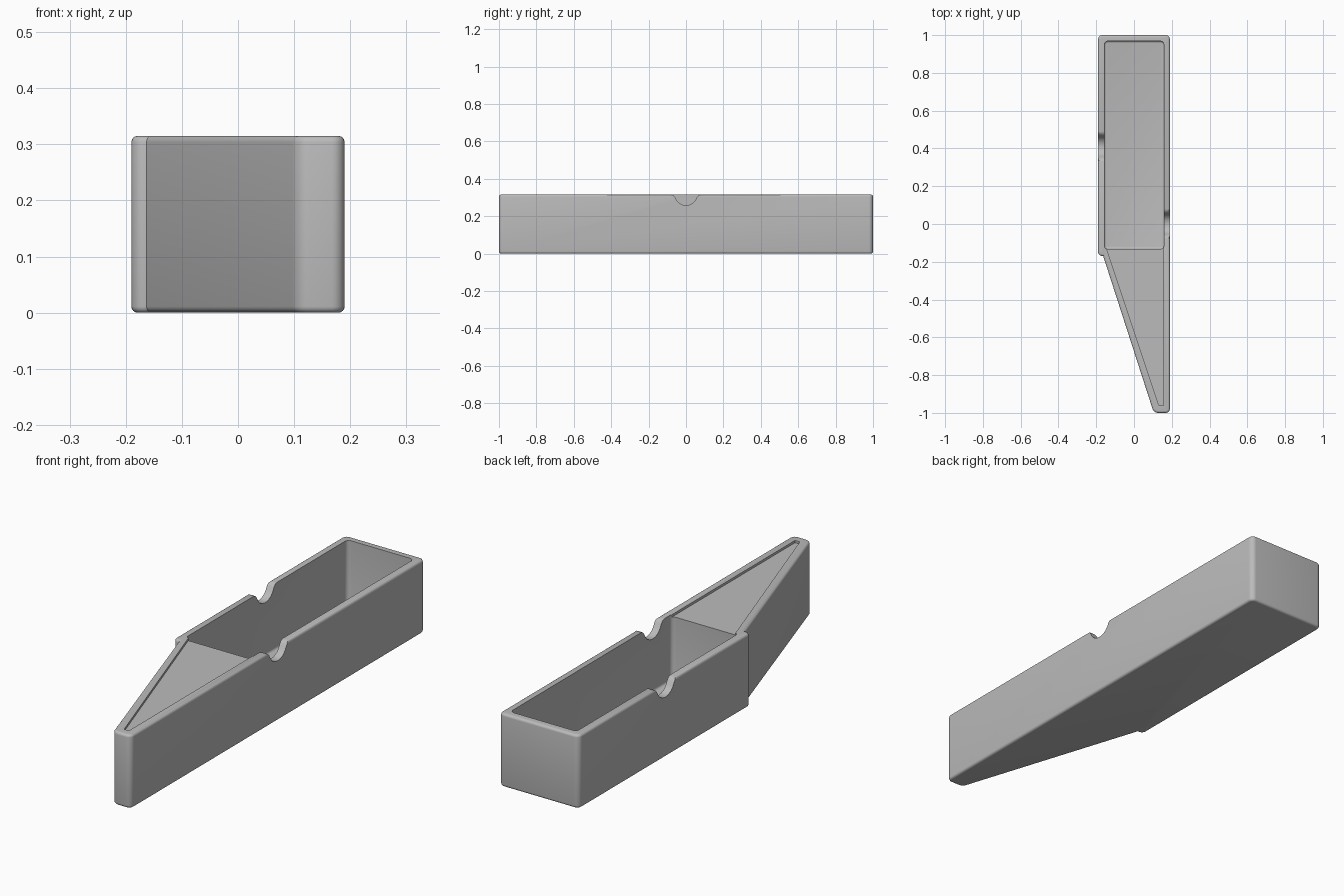
import bpy, bmesh, math
from mathutils import Matrix

cube = bpy.data.objects.get("Cube")
if cube:
    bpy.data.objects.remove(cube, do_unlink=True)

HEIGHT = 0.315

grey = bpy.data.materials.new("light_grey")
grey.use_nodes = True
colour = (0.5, 0.5, 0.5, 1)
grey.diffuse_color = colour
grey.node_tree.nodes["Principled BSDF"].inputs["Base Color"].default_value = colour


def prism(name, outline, z0, z1, corner=0, rounded=None, rim=0, rim_levels=()):
    """Extrude a plan outline, rounding chosen corners and the given rim levels."""
    bm = bmesh.new()
    face = bm.faces.new([bm.verts.new((x, y, z0)) for x, y in outline])
    grown = bmesh.ops.extrude_face_region(bm, geom=[face])
    for v in grown["geom"]:
        if isinstance(v, bmesh.types.BMVert):
            v.co.z = z1
    bmesh.ops.recalc_face_normals(bm, faces=bm.faces)

    def vertical(e):
        a, b = e.verts
        return abs(a.co.z - b.co.z) > 0.001

    if corner:
        chosen = [outline[i] for i in (rounded or range(len(outline)))]
        edges = [e for e in bm.edges if vertical(e) and any(
            math.dist(e.verts[0].co.xy, p) < 0.001 for p in chosen)]
        bmesh.ops.bevel(bm, geom=edges, offset=corner, segments=6,
                        profile=0.5, affect='EDGES')
    if rim:
        edges = [e for e in bm.edges if not vertical(e)
                 and any(abs(e.verts[0].co.z - z) < 0.001 for z in rim_levels)]
        bmesh.ops.bevel(bm, geom=edges, offset=rim, segments=4,
                        profile=0.5, affect='EDGES')
    mesh = bpy.data.meshes.new(name)
    bm.to_mesh(mesh)
    bm.free()
    obj = bpy.data.objects.new(name, mesh)
    bpy.context.collection.objects.link(obj)
    mesh.materials.append(grey)
    return obj


# Tray body: long box with a tapered spout at the front
tray = prism("tray_body",
             [(-0.19, 1), (-0.19, -0.17), (-0.163, -0.17),
              (0.105, -1), (0.19, -1), (0.19, 1)],
             0, HEIGHT, 0.023, [0, 1, 3, 4, 5], 0.011, (0, HEIGHT))

# Deep compartment
compartment = prism("compartment_cutter",
                    [(-0.157, 0.968), (-0.157, -0.132), (0.158, -0.132), (0.158, 0.968)],
                    0.03, 0.4, 0.018, None, 0.01, (0.03,))

# Shallow triangular recess on top of the spout
recess = prism("spout_recess_cutter",
               [(-0.143, -0.05), (-0.143, -0.135), (0.132, -0.962),
                (0.155, -0.962), (0.155, -0.05)], HEIGHT - 0.01, 0.4)

# Finger notches in the two long walls
half = [(0.02, 0.261), (0.038, 0.271), (0.05, 0.285), (0.058, 0.3),
        (0.067, 0.311), (0.08, HEIGHT), (0.08, 0.34)]
notch_profile = [(-y, z) for y, z in reversed(half)] + [(0, 0.258)] + half
cutters = [compartment, recess]
for side, x, y in (("left", 0.18, 0.0), ("right", -0.18, 0.41)):
    notch = prism(side + "_notch_cutter", notch_profile, -0.06, 0.06)
    # Turn the profile upright so that it runs through the wall along x
    turn = Matrix(((0, 0, 1, x), (1, 0, 0, y), (0, 1, 0, 0), (0, 0, 0, 1)))
    notch.data.transform(turn)
    cutters.append(notch)

for cutter in cutters:
    mod = tray.modifiers.new(cutter.name, 'BOOLEAN')
    mod.operation = 'DIFFERENCE'
    mod.solver = 'EXACT'
    mod.object = cutter

# Apply the cuts, then drop the helpers
bpy.context.view_layer.objects.active = tray
tray.select_set(True)
for mod in list(tray.modifiers):
    bpy.ops.object.modifier_apply(modifier=mod.name)
for cutter in cutters:
    bpy.data.objects.remove(cutter, do_unlink=True)

bpy.ops.object.select_all(action='DESELECT')
tray.select_set(True)
bpy.ops.object.shade_smooth_by_angle(angle=math.radians(35))
